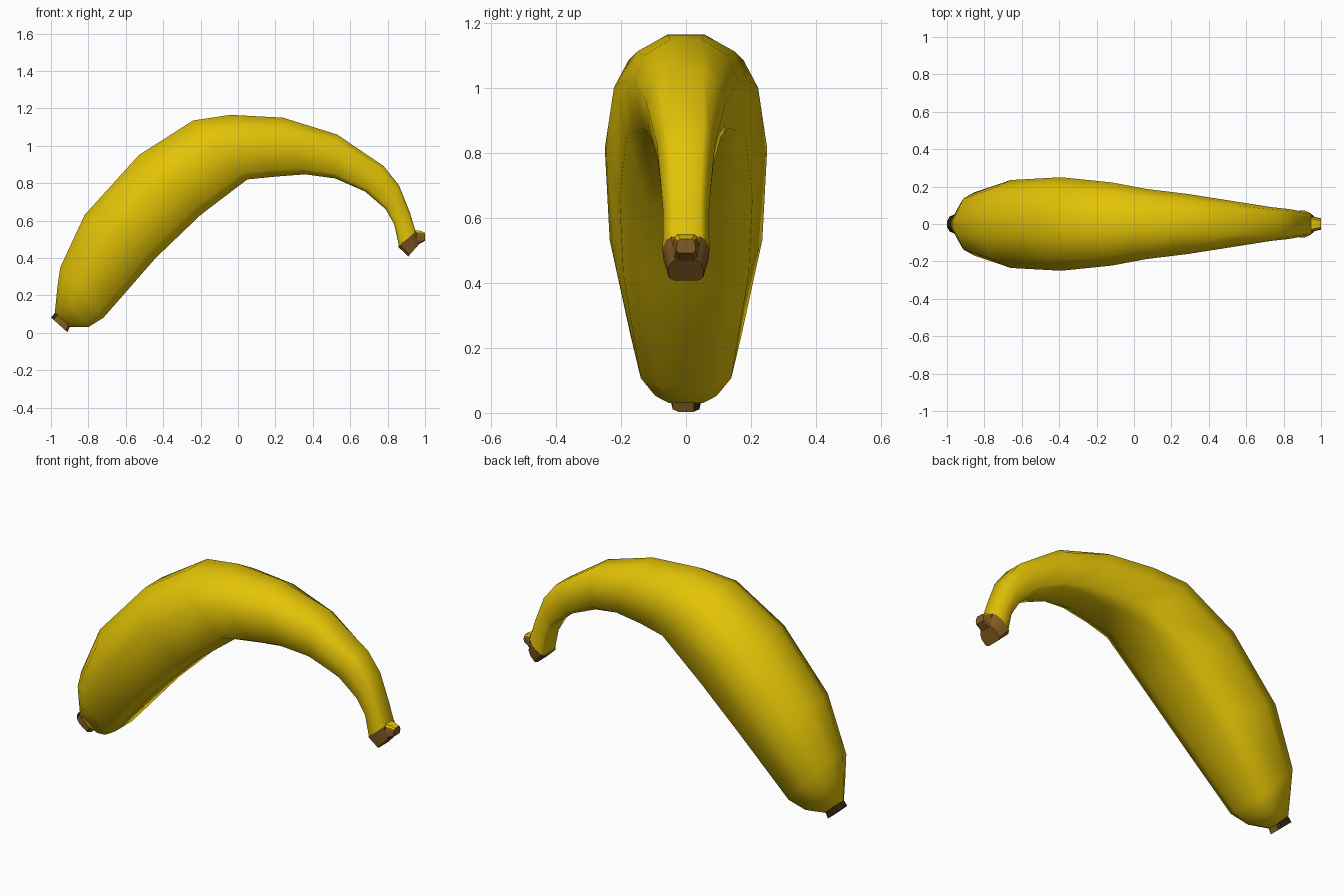
import bpy, bmesh, math
from mathutils import Vector

if "Cube" in bpy.data.objects:
    bpy.data.objects.remove(bpy.data.objects["Cube"])


def material(name, rgb):
    m = bpy.data.materials.new(name)
    m.diffuse_color = (*rgb, 1)
    m.use_nodes = True
    m.node_tree.nodes["Principled BSDF"].inputs["Base Color"].default_value = m.diffuse_color
    return m


yellow = material("banana yellow", (0.77, 0.55, 0.002))
brown = material("dry brown", (0.22, 0.105, 0.016))
dark = material("dark brown", (0.035, 0.018, 0.006))

# Half cross-sections: (position from inner -1 to outer +1, share of half width)
BODY = [(1, 0.3), (0.68, 0.8), (0.15, 1), (-0.8, 0.82), (-1, 0.45)]
STEM = [(1, 0.62), (0.75, 0.82), (0.1, 1), (-0.75, 0.95), (-1, 0.7)]


def section(x):
    """Blend from the rounded body to the boxy stem along x."""
    t = min(max((x - 0.3) / 0.5, 0), 1)
    half = [(a + (c - a) * t, b + (d - b) * t) for (a, b), (c, d) in zip(BODY, STEM)]
    return half + [(u, -v) for u, v in reversed(half)]


def loft(name, rings, mats, angle=30, rule=None):
    """Skin rings given as (outer x, outer z, inner x, inner z, half width)."""
    bm = bmesh.new()
    loops = []
    for ox, oz, ix, iz, w in rings:
        o, i = Vector((ox, 0, oz)), Vector((ix, 0, iz))
        loops.append([bm.verts.new((o + i) / 2 + (o - i) / 2 * u + Vector((0, w * v, 0)))
                      for u, v in section(ox)])
    n = len(loops[0])
    for a, b in zip(loops, loops[1:]):
        for k in range(n):
            bm.faces.new((a[k], a[(k + 1) % n], b[(k + 1) % n], b[k]))
    bm.faces.new(loops[0])
    bm.faces.new(loops[-1])
    bmesh.ops.recalc_face_normals(bm, faces=bm.faces)
    bm.normal_update()
    if rule:
        for f in bm.faces:
            f.material_index = int(rule(f.normal))
    me = bpy.data.meshes.new(name)
    bm.to_mesh(me)
    bm.free()
    for m in mats:
        me.materials.append(m)
    ob = bpy.data.objects.new(name, me)
    bpy.context.collection.objects.link(ob)
    bpy.ops.object.select_all(action='DESELECT')
    ob.select_set(True)
    bpy.context.view_layer.objects.active = ob
    bpy.ops.object.shade_smooth_by_angle(angle=math.radians(angle))
    return ob


# Yellow peel, from the blossom end over the arch to the stem
loft("peel", [
    (-0.98, 0.10, -0.90, 0.03, 0.045),
    (-0.965, 0.25, -0.80, 0.03, 0.115),
    (-0.95, 0.35, -0.72, 0.08, 0.17),
    (-0.82, 0.63, -0.44, 0.40, 0.235),
    (-0.53, 0.95, -0.20, 0.63, 0.25),
    (-0.24, 1.135, 0.05, 0.82, 0.222),
    (-0.04, 1.165, 0.20, 0.835, 0.188),
    (0.24, 1.15, 0.36, 0.847, 0.16),
    (0.53, 1.06, 0.52, 0.825, 0.123),
    (0.78, 0.89, 0.68, 0.755, 0.09),
    (0.86, 0.79, 0.79, 0.66, 0.08),
    (0.92, 0.64, 0.835, 0.58, 0.07),
    (0.95, 0.54, 0.86, 0.465, 0.072),
], [yellow], 65)

# Brown blossom end, darker on its outer and back sides
loft("blossom_tip", [
    (-0.978, 0.107, -0.898, 0.035, 0.05),
    (-1.0, 0.082, -0.912, 0.003, 0.05),
], [brown, dark], rule=lambda n: n.x < -0.5 or n.y > 0.5)

# Brown cut end of the stem
loft("stem_end", [
    (0.952, 0.543, 0.856, 0.46, 0.073),
    (0.965, 0.47, 0.91, 0.408, 0.055),
], [brown])

# Small nub on the outer side of the stem end, with peel on its top
loft("stem_nub", [
    (0.935, 0.55, 0.935, 0.455, 0.05),
    (0.975, 0.545, 0.97, 0.475, 0.036),
    (1.0, 0.535, 1.0, 0.492, 0.03),
], [brown, yellow], rule=lambda n: n.z > 0.6)
